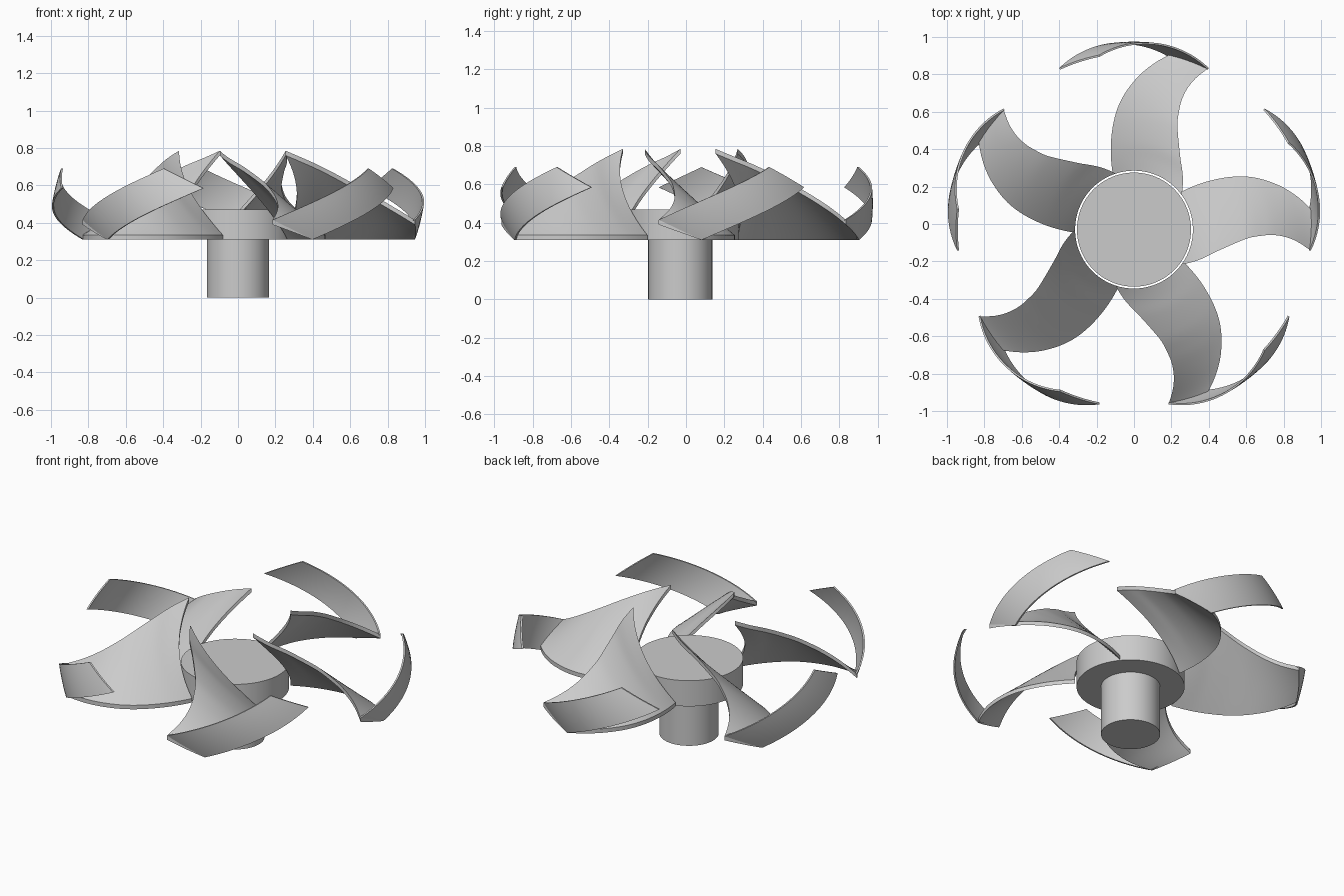
import bpy, bmesh
from math import radians, cos, sin
from mathutils import Vector

if "Cube" in bpy.data.objects:
    bpy.data.objects.remove(bpy.data.objects["Cube"])

AXIS_Y = -0.03
BLADES = 5

metal = bpy.data.materials.new("grey_metal")
metal.use_nodes = True
grey = (0.6, 0.6, 0.6, 1)
metal.diffuse_color = grey
metal.node_tree.nodes["Principled BSDF"].inputs["Base Color"].default_value = grey


def finish(obj):
    obj.data.materials.clear()
    obj.data.materials.append(metal)
    bpy.ops.object.select_all(action='DESELECT')
    obj.select_set(True)
    bpy.context.view_layer.objects.active = obj
    bpy.ops.object.shade_smooth_by_angle(angle=radians(35))


def cylinder(name, radius, z0, z1):
    bpy.ops.mesh.primitive_cylinder_add(vertices=96, radius=radius, depth=z1 - z0,
                                        location=(0, AXIS_Y, (z0 + z1) / 2))
    obj = bpy.context.object
    obj.name = name
    finish(obj)


def polar(r, degrees, z):
    a = radians(degrees)
    return Vector((r * cos(a), r * sin(a), z))


def lerp(a, b, t):
    return a + (b - a) * t


def spline(points, x):
    """Smooth curve through (x, y) points."""
    n = len(points)
    i = max(k for k in range(n - 1) if k == 0 or points[k][0] <= x)

    def slope(k):
        a, b = points[max(k - 1, 0)], points[min(k + 1, n - 1)]
        return (b[1] - a[1]) / (b[0] - a[0])
    (x0, y0), (x1, y1) = points[i], points[i + 1]
    h = x1 - x0
    t = (x - x0) / h
    return ((2*t**3 - 3*t**2 + 1) * y0 + (t**3 - 2*t**2 + t) * h * slope(i)
            + (3*t**2 - 2*t**3) * y1 + (t**3 - t**2) * h * slope(i + 1))


def sheet(name, surface, offset, turn, nu=32, nv=16):
    """Grid over surface(u, v), thickened by offset(point)."""
    bm = bmesh.new()
    grid = [[bm.verts.new(surface(i / nu, j / nv)) for j in range(nv + 1)]
            for i in range(nu + 1)]
    for i in range(nu):
        for j in range(nv):
            bm.faces.new((grid[i][j], grid[i+1][j], grid[i+1][j+1], grid[i][j+1]))
    extruded = bmesh.ops.extrude_face_region(bm, geom=bm.faces[:], use_keep_orig=True)
    for v in extruded["geom"]:
        if isinstance(v, bmesh.types.BMVert):
            v.co += offset(v.co)
    bmesh.ops.recalc_face_normals(bm, faces=bm.faces[:])
    mesh = bpy.data.meshes.new(name)
    bm.to_mesh(mesh)
    bm.free()
    obj = bpy.data.objects.new(name, mesh)
    bpy.context.collection.objects.link(obj)
    obj.location.y = AXIS_Y
    obj.rotation_euler.z = radians(turn)
    finish(obj)


# Blade outline: edge angle (degrees) against radius
ROOT, TIP = 0.315, 0.952
low_edge = [(ROOT, 39), (0.49, 32.5), (0.67, 25), (0.81, 17), (0.89, 11.5), (TIP, 6.7)]
high_edge = [(ROOT, -36), (0.37, -27), (0.46, -14.5), (0.59, -5.2), (0.7, -2.5),
             (0.78, -2.4), (0.86, -3.8), (TIP, -6.8)]
THICK = 0.025


def blade_surface(u, v):
    r = lerp(ROOT, TIP, u)
    angle = lerp(spline(low_edge, r), spline(high_edge, r), v)
    return polar(r, angle, lerp(0.31, lerp(0.76, 0.39, u), v))


# Tip vane: slanted strip that bulges outwards at its middle
def vane_surface(u, v):
    r = TIP + 0.053 * 4 * u * (1 - u)
    return polar(r, -6.8 + 36.1 * u + 13.5 * v, 0.415 + 0.275 * u - 0.105 * v)


def inward(p):
    return Vector((p.x, p.y, 0)).normalized() * -0.01


# Shaft and hub
cylinder("shaft", 0.167, 0, 0.32)
cylinder("hub", 0.305, 0.31, 0.47)

# Blades with their tip vanes
for k in range(BLADES):
    turn = k * 360 / BLADES
    sheet(f"blade_{k + 1}", blade_surface, lambda p: Vector((0, 0, THICK)), turn)
    sheet(f"tip_vane_{k + 1}", vane_surface, inward, turn, 32, 6)
